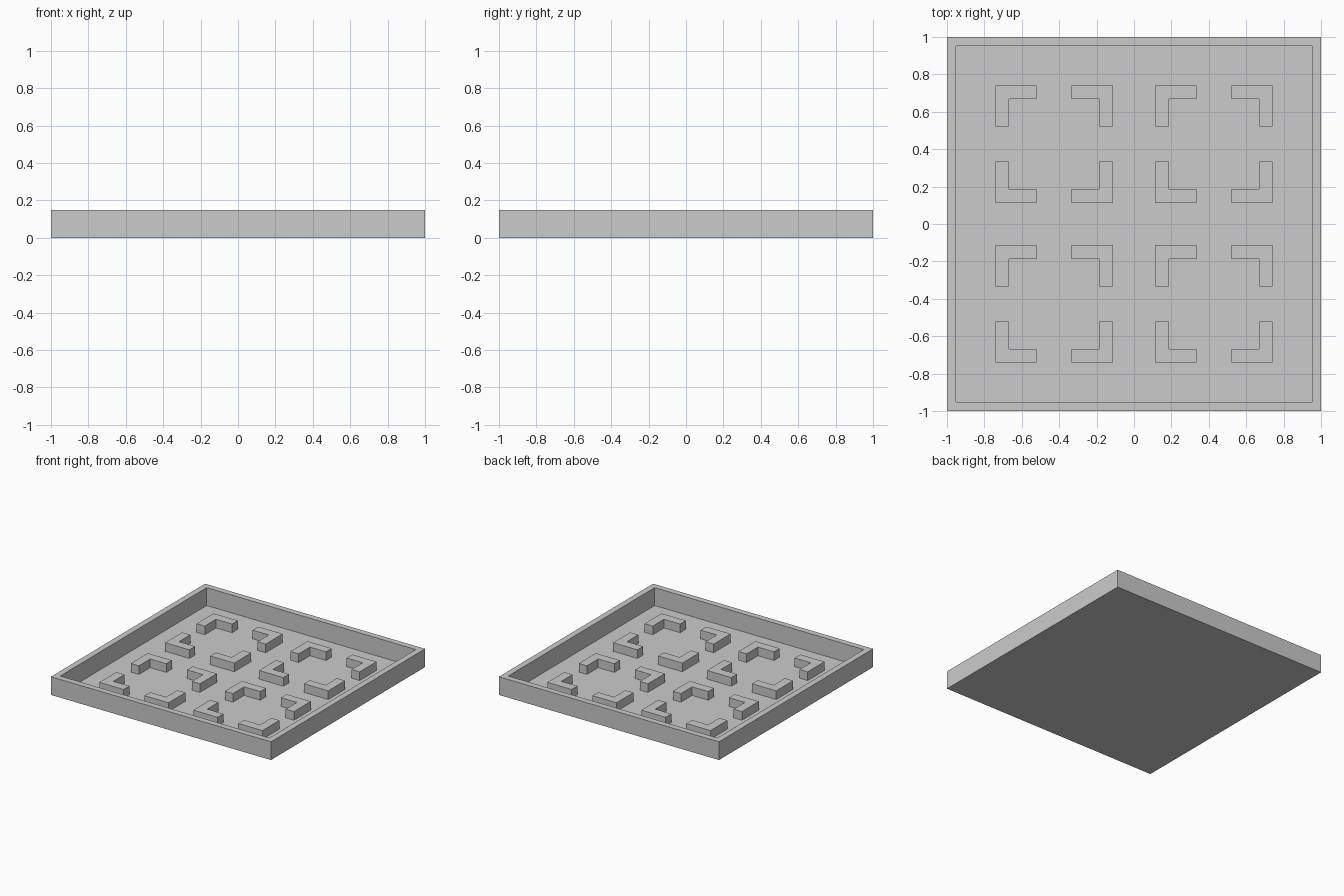
import bpy, bmesh

if "Cube" in bpy.data.objects:
    bpy.data.objects.remove(bpy.data.objects["Cube"])

WALL = 0.07      # rim thickness
HEIGHT = 0.15    # tray height
FLOOR = 0.003    # paper-thin floor
BAR = 0.074      # bracket bar width and height
ARM = 0.22       # bracket arm length


def add_object(name, bm):
    bmesh.ops.recalc_face_normals(bm, faces=bm.faces)
    mesh = bpy.data.meshes.new(name)
    bm.to_mesh(mesh)
    bm.free()
    obj = bpy.data.objects.new(name, mesh)
    bpy.context.collection.objects.link(obj)
    return obj


def extrude_up(bm, outline, z0, z1):
    face = bm.faces.new([bm.verts.new((x, y, z0)) for x, y in outline])
    geom = bmesh.ops.extrude_face_region(bm, geom=[face], use_keep_orig=True)["geom"]
    top = [v for v in geom if isinstance(v, bmesh.types.BMVert)]
    bmesh.ops.translate(bm, verts=top, vec=(0, 0, z1 - z0))
    return next(f for f in geom if isinstance(f, bmesh.types.BMFace))


# Square tray: block with the top inset and sunk almost to the ground
bm = bmesh.new()
top = extrude_up(bm, [(-1, -1), (1, -1), (1, 1), (-1, 1)], 0, HEIGHT)
bmesh.ops.inset_region(bm, faces=[top], thickness=WALL)
geom = bmesh.ops.extrude_face_region(bm, geom=[top])["geom"]
bmesh.ops.delete(bm, geom=[top], context='FACES_ONLY') if top.is_valid else None
sunk = [v for v in geom if isinstance(v, bmesh.types.BMVert)]
bmesh.ops.translate(bm, verts=sunk, vec=(0, 0, FLOOR - HEIGHT))
add_object("tray", bm)

# L-shaped profile with its outer corner at the origin
ell = [(0, 0), (ARM, 0), (ARM, BAR), (BAR, BAR), (BAR, ARM), (0, ARM)]

# Four squares, each marked by four corner brackets
CENTRE, HALF = 0.427, 0.314
count = 0
for cx in (-CENTRE, CENTRE):
    for cy in (-CENTRE, CENTRE):
        for sx in (-1, 1):
            for sy in (-1, 1):
                count += 1
                bm = bmesh.new()
                outline = [(cx + sx * (HALF - x), cy + sy * (HALF - y)) for x, y in ell]
                extrude_up(bm, outline, FLOOR / 2, BAR)
                add_object(f"corner_bracket_{count:02d}", bm)
